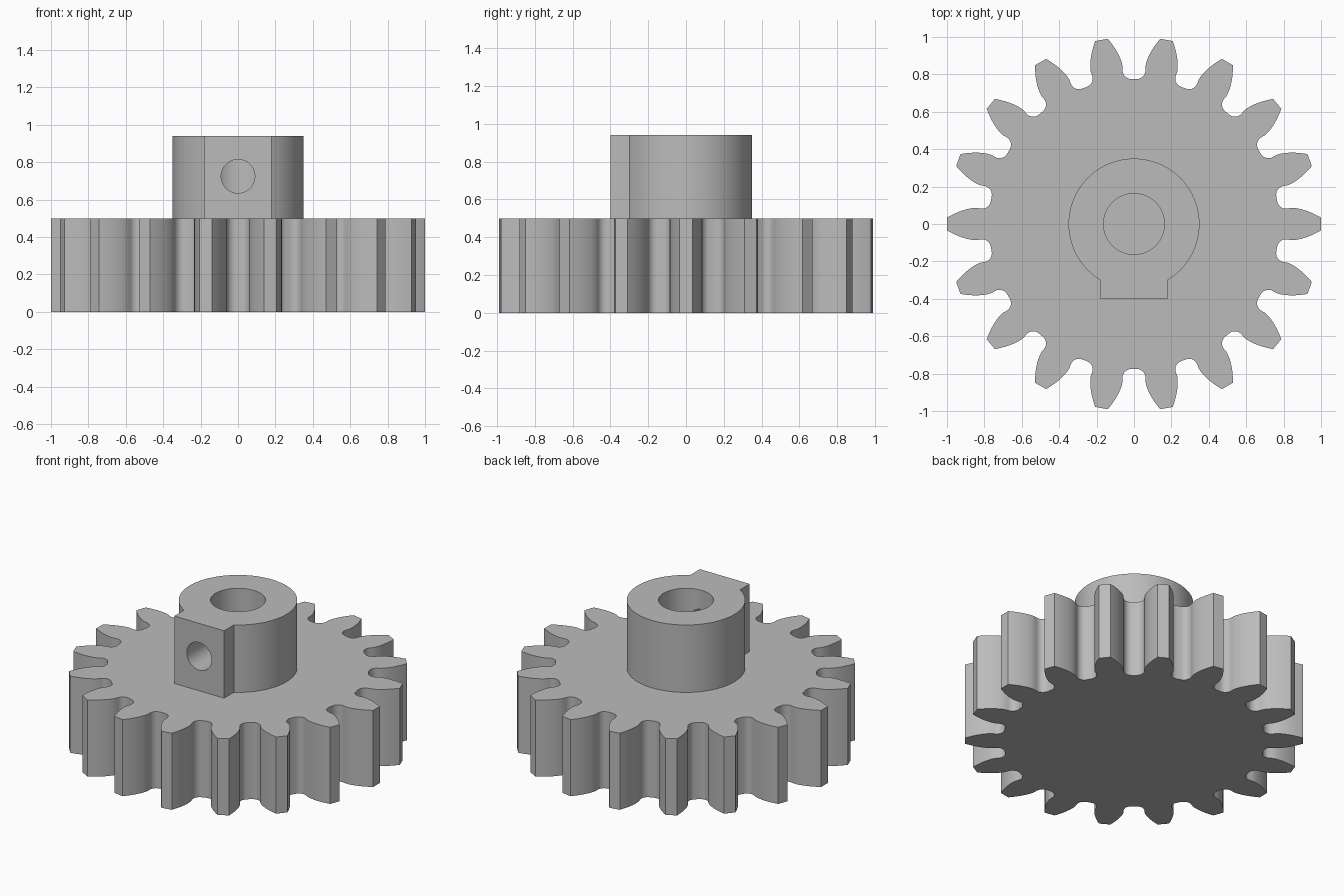
import bpy, bmesh
from math import sin, cos, tan, pi, acos, asin, radians, atan2, hypot

if "Cube" in bpy.data.objects:
    bpy.data.objects.remove(bpy.data.objects["Cube"])

TEETH = 18
MODULE = 0.1
PITCH_R = TEETH * MODULE / 2
TIP_R = PITCH_R + MODULE
ROOT_R = PITCH_R - 1.25 * MODULE
BASE_R = PITCH_R * cos(radians(20))
GEAR_H, HUB_H = 0.5, 0.94
HUB_R, BORE_R = 0.35, 0.163

grey = bpy.data.materials.new("plain grey")
grey.use_nodes = True
colour = (0.5, 0.5, 0.5, 1)
grey.diffuse_color = colour
grey.node_tree.nodes["Principled BSDF"].inputs["Base Color"].default_value = colour


def prism(name, outline, z0, z1):
    """Extrude a flat outline between two heights."""
    bm = bmesh.new()
    base = bm.faces.new([bm.verts.new((x, y, z0)) for x, y in outline])
    top = bmesh.ops.extrude_face_region(bm, geom=[base])["geom"]
    verts = [v for v in top if isinstance(v, bmesh.types.BMVert)]
    bmesh.ops.translate(bm, verts=verts, vec=(0, 0, z1 - z0))
    bmesh.ops.recalc_face_normals(bm, faces=bm.faces)
    mesh = bpy.data.meshes.new(name)
    bm.to_mesh(mesh)
    bm.free()
    mesh.materials.append(grey)
    obj = bpy.data.objects.new(name, mesh)
    bpy.context.collection.objects.link(obj)
    return obj


def select(obj):
    bpy.ops.object.select_all(action="DESELECT")
    obj.select_set(True)
    bpy.context.view_layer.objects.active = obj


def drill(obj, radius, depth, location, rotation=(0, 0, 0)):
    """Cut a round hole and remove the cutter."""
    bpy.ops.mesh.primitive_cylinder_add(vertices=64, radius=radius, depth=depth,
                                        location=location, rotation=rotation)
    cutter = bpy.context.object
    cutter.hide_render = True
    cutter.data.materials.append(grey)
    mod = obj.modifiers.new("hole", "BOOLEAN")
    mod.operation, mod.object, mod.solver = "DIFFERENCE", cutter, "EXACT"
    select(obj)
    bpy.ops.object.modifier_apply(modifier=mod.name)
    bpy.data.objects.remove(cutter)


def involute(r):
    a = acos(min(1, BASE_R / r))
    return tan(a) - a


# Half a tooth as (radius, angle from tooth centre), from root to tip
half_pitch = pi / TEETH
base_half = pi / (2 * TEETH) + involute(PITCH_R)
gap_half = BASE_R * sin(half_pitch - base_half)
fillet = 0.047
half_tooth = []
for i in range(9):
    t = pi / 2 * i / 8
    across = gap_half - fillet + fillet * sin(t)
    up = ROOT_R + fillet * (1 - cos(t))
    half_tooth.append((hypot(across, up), half_pitch - atan2(across, up)))
for i in range(9):
    r = BASE_R + (TIP_R - BASE_R) * i / 8
    half_tooth.append((r, base_half - involute(r)))

# Gear wheel
tooth = [(r, -a) for r, a in half_tooth] + [(r, a) for r, a in reversed(half_tooth)]
outline = [(r * cos(a + k * 2 * half_pitch), r * sin(a + k * 2 * half_pitch))
           for k in range(TEETH) for r, a in tooth]
gear = prism("gear_wheel", outline, 0, GEAR_H)

# Round hub with a square clamp block at the front
block_x, block_y = 0.18, -0.4
start = -pi / 2 + asin(block_x / HUB_R)
sweep = 2 * pi - 2 * asin(block_x / HUB_R)
hub_outline = [(HUB_R * cos(start + sweep * i / 72), HUB_R * sin(start + sweep * i / 72))
               for i in range(73)]
hub_outline += [(-block_x, block_y), (block_x, block_y)]
hub = prism("hub", hub_outline, GEAR_H, HUB_H)

# Shaft bore and set screw hole
drill(hub, BORE_R, 1, (0, 0, 0.72))
drill(hub, 0.09, 0.5, (0, -0.28, 0.725), (pi / 2, 0, 0))

for part in (gear, hub):
    select(part)
    bpy.ops.object.shade_smooth_by_angle(angle=radians(30))
